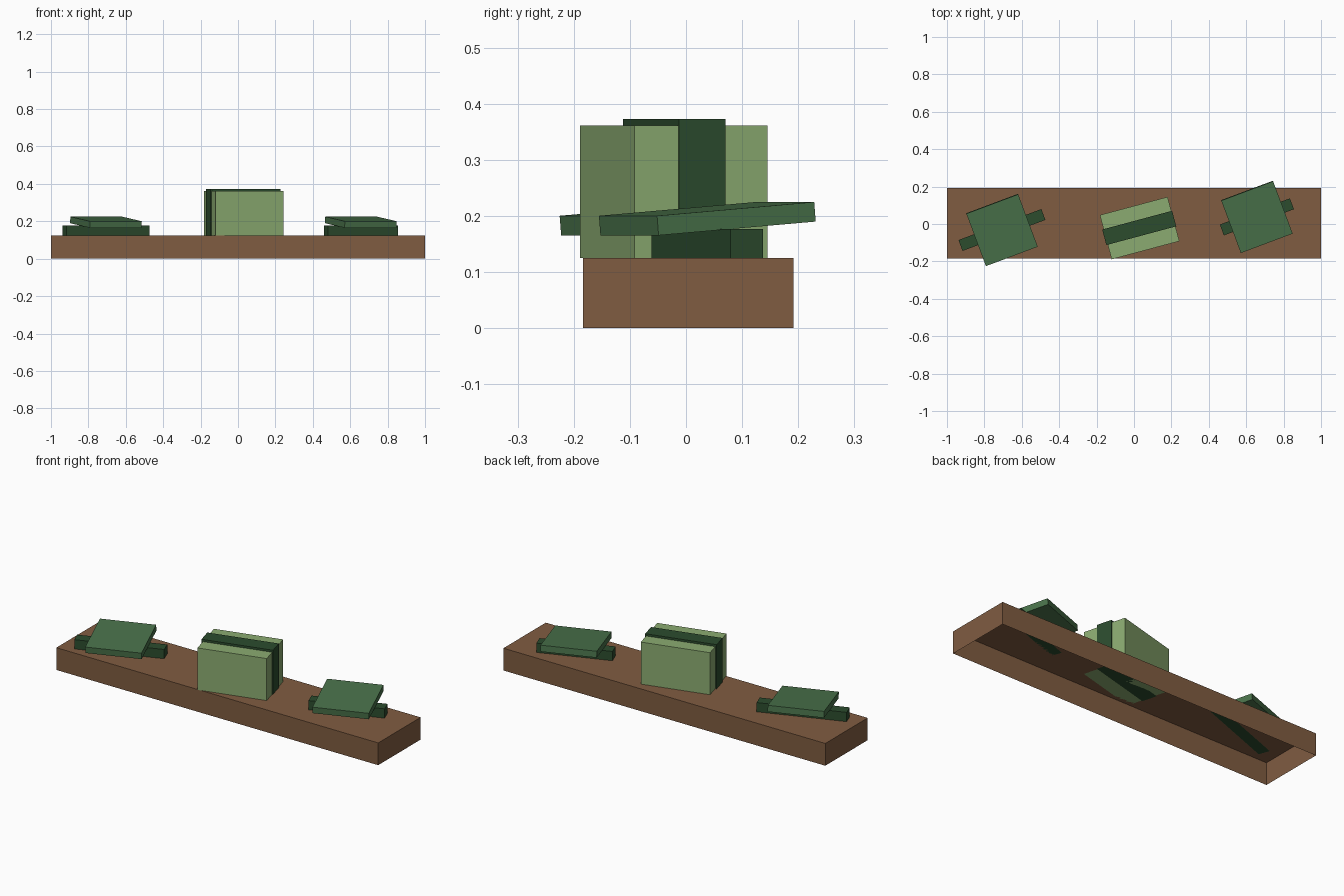
import bpy, bmesh
from math import radians

cube = bpy.data.objects.get("Cube")
if cube:
    bpy.data.objects.remove(cube, do_unlink=True)


def material(name, rgb):
    mat = bpy.data.materials.new(name)
    mat.use_nodes = True
    color = (*rgb, 1)
    mat.diffuse_color = color
    mat.node_tree.nodes["Principled BSDF"].inputs["Base Color"].default_value = color
    return mat


brown = material("brown", (0.216, 0.107, 0.053))
light_green = material("light green", (0.258, 0.407, 0.165))
mid_green = material("mid green", (0.067, 0.168, 0.069))
dark_green = material("dark green", (0.025, 0.072, 0.027))


def box(name, size, center, mat, yaw=0, tilt=0, open_bottom=False):
    mesh = bpy.data.meshes.new(name)
    bm = bmesh.new()
    bmesh.ops.create_cube(bm, size=1)
    bmesh.ops.scale(bm, vec=size, verts=bm.verts)
    if open_bottom:
        bottom = [f for f in bm.faces if f.normal.z < -0.9]
        bmesh.ops.delete(bm, geom=bottom, context="FACES_ONLY")
    bm.to_mesh(mesh)
    bm.free()
    mesh.materials.append(mat)
    obj = bpy.data.objects.new(name, mesh)
    obj.location = center
    obj.rotation_euler = (radians(tilt), 0, radians(yaw))
    bpy.context.collection.objects.link(obj)
    return obj


# Hollow plank, open underneath
TOP = 0.125
box("plank", (2, 0.376, TOP), (0, 0.004, TOP / 2), brown, open_bottom=True)


def standing_box(name, length, width, top, x, y, mat, yaw):
    box(name, (length, width, top - TOP), (x, y, (top + TOP) / 2), mat, yaw)


# Upright block with a dark band around its middle
standing_box("block", 0.375, 0.245, 0.361, 0.03, -0.022, light_green, 15)
standing_box("block_band", 0.387, 0.086, 0.373, 0.028, -0.021, dark_green, 15)

# Tilted panels resting on bars
for side, x, y, bar_length in (("right", -0.706, -0.032, 0.473),
                               ("left", 0.657, 0.038, 0.4)):
    standing_box(side + "_bar", bar_length, 0.062, 0.177, x, y, dark_green, 20.5)
    box(side + "_panel", (0.296, 0.3, 0.035), (x, y, 0.195), mid_green, 20.5, 4.7)
